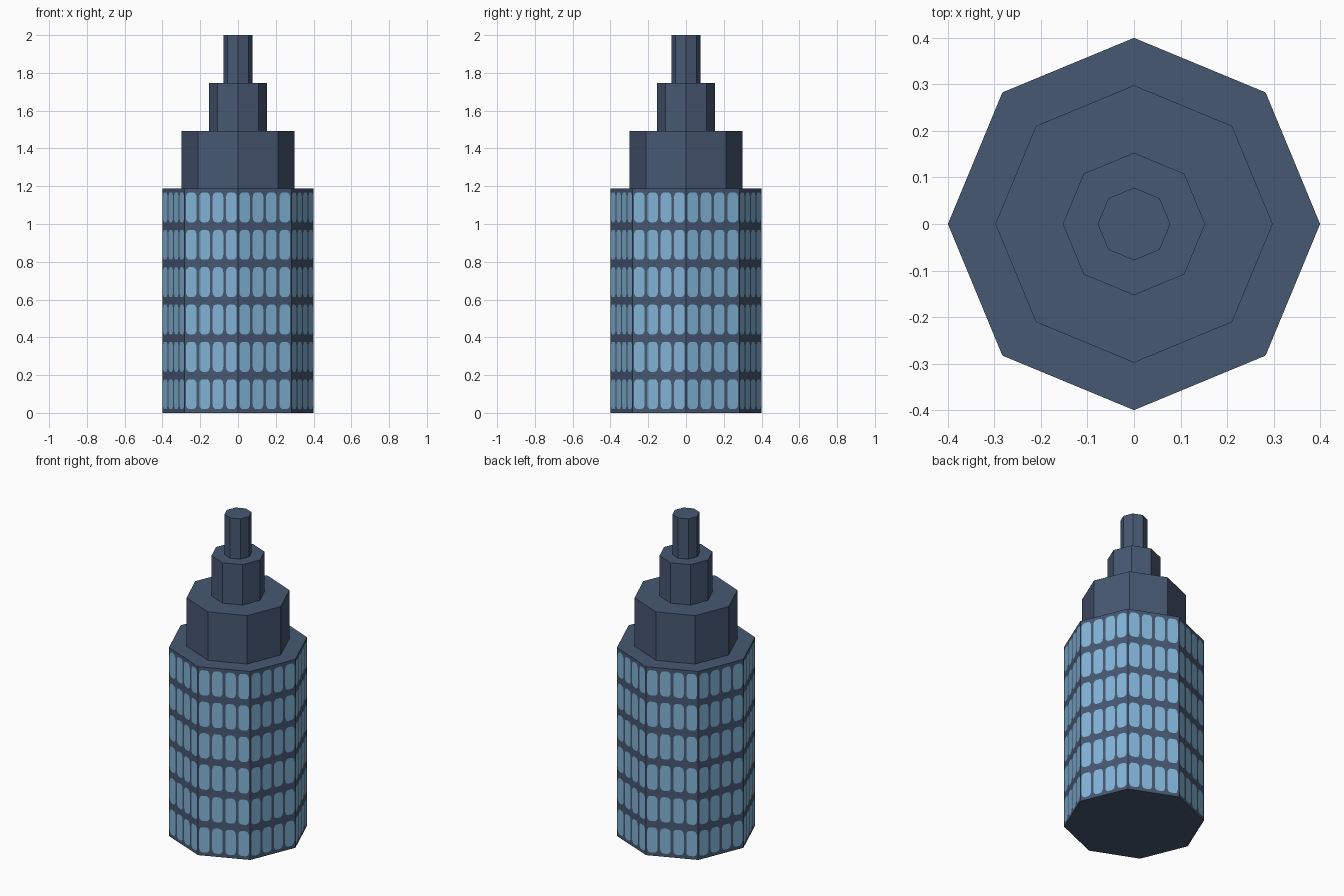
import bpy, bmesh, math
from mathutils import Vector

if "Cube" in bpy.data.objects:
    bpy.data.objects.remove(bpy.data.objects["Cube"])


def material(name, rgb):
    m = bpy.data.materials.new(name)
    lin = [((c / 255 + 0.055) / 1.055) ** 2.4 for c in rgb]
    m.diffuse_color = (*lin, 1)
    m.use_nodes = True
    m.node_tree.nodes["Principled BSDF"].inputs["Base Color"].default_value = m.diffuse_color
    return m


SLATE = material("slate blue", (71, 88, 114))
GLASS = material("window blue", (130, 180, 215))
SIDES = 8


def ring(r, z):
    return [Vector((r * math.cos(math.tau * i / SIDES), r * math.sin(math.tau * i / SIDES), z))
            for i in range(SIDES)]


def finish(bm, name, mats):
    bmesh.ops.remove_doubles(bm, verts=bm.verts, dist=1e-5)
    me = bpy.data.meshes.new(name)
    bm.to_mesh(me)
    bm.free()
    for m in mats:
        me.materials.append(m)
    ob = bpy.data.objects.new(name, me)
    bpy.context.collection.objects.link(ob)
    return ob


def face(bm, pts, mat=0):
    bm.faces.new([bm.verts.new(p) for p in pts]).material_index = mat


def tier(name, r, z0, z1):
    bm = bmesh.new()
    lo, hi = ring(r, z0), ring(r, z1)
    face(bm, lo[::-1])
    face(bm, hi)
    for i in range(SIDES):
        j = (i + 1) % SIDES
        face(bm, [lo[i], lo[j], hi[j], hi[i]])
    return finish(bm, name, [SLATE])


# Main shaft: each wall is a grid of cells, each with a flush rounded window
def window_shaft(name, r, height, cols, rows):
    bm = bmesh.new()
    lo = ring(r, 0)
    face(bm, lo[::-1])
    face(bm, ring(r, height))
    wall = (lo[1] - lo[0]).length
    cw, ch = wall / cols, height / rows
    hw, hh, rx, rz, seg = cw * 0.4, 0.079, 0.019, 0.026, 3
    signs = [(1, 1), (-1, 1), (-1, -1), (1, -1)]
    for i in range(SIDES):
        a, b = lo[i], lo[(i + 1) % SIDES]
        d = (b - a).normalized()
        for c in range(cols):
            for k in range(rows):
                def at(u, v):
                    return a + d * ((c + 0.5) * cw + u) + Vector((0, 0, (k + 0.5) * ch + v))
                arcs, corners = [], []
                for q, (sx, sz) in enumerate(signs):
                    corners.append(at(sx * cw / 2, sz * ch / 2))
                    angs = [math.pi / 2 * (q + s / seg) for s in range(seg + 1)]
                    arcs.append([at(sx * (hw - rx) + rx * math.cos(t),
                                    sz * (hh - rz) + rz * math.sin(t)) for t in angs])
                face(bm, [p for arc in arcs for p in arc], 1)
                for q in range(4):
                    n = (q + 1) % 4
                    for s in range(seg):
                        face(bm, [corners[q], arcs[q][s + 1], arcs[q][s]])
                    face(bm, [corners[q], corners[n], arcs[n][0], arcs[q][-1]])
    return finish(bm, name, [SLATE, GLASS])


window_shaft("main_shaft", 0.40, 1.187, 4, 6)

# Stepped crown
tier("lower_setback", 0.298, 1.187, 1.492)
tier("upper_setback", 0.153, 1.492, 1.746)
tier("spire", 0.078, 1.746, 2.0)
